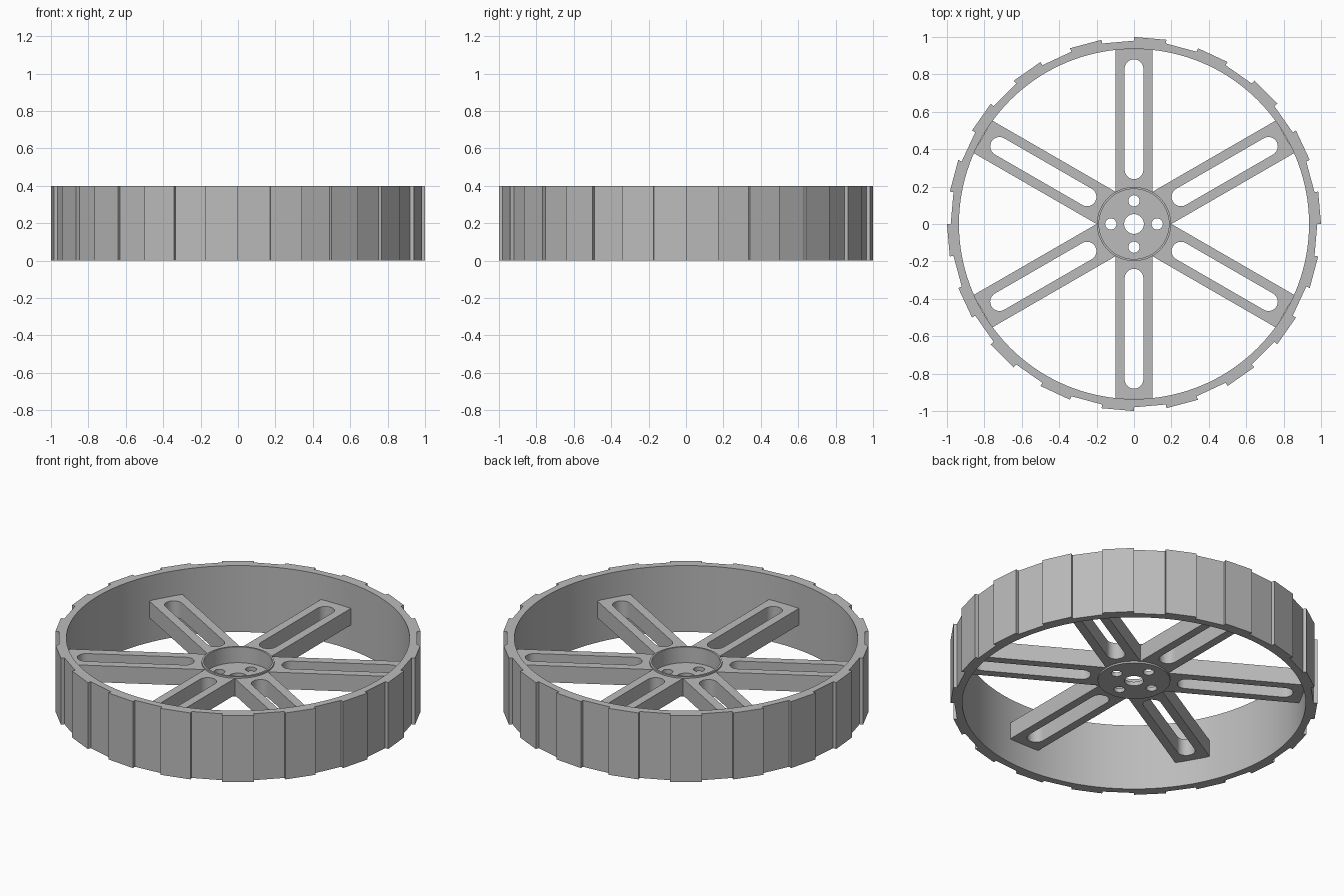
import bpy, bmesh
from math import sin, cos, pi, radians
from mathutils import Matrix

cube = bpy.data.objects.get("Cube")
if cube:
    bpy.data.objects.remove(cube, do_unlink=True)

# One plain grey for the whole wheel
grey = bpy.data.materials.new("plain_grey")
grey.use_nodes = True
grey.diffuse_color = (0.5, 0.5, 0.5, 1)
grey.node_tree.nodes["Principled BSDF"].inputs["Base Color"].default_value = (0.5, 0.5, 0.5, 1)


def arc(radius, start, end, steps, cx=0, cy=0):
    """Points along an arc, angles in degrees, both ends included."""
    angles = [radians(start + (end - start) * i / steps) for i in range(steps + 1)]
    return [(cx + radius * cos(a), cy + radius * sin(a)) for a in angles]


def circle(radius, steps, cx=0, cy=0):
    return arc(radius, 0, 360, steps, cx, cy)[:-1]


def plate(name, loops, z0, z1, smooth_angle=20, turn=0):
    """Extrude a flat outline (first loop) with holes (other loops)."""
    bm = bmesh.new()
    edges = []
    for loop in loops:
        verts = [bm.verts.new((x, y, z0)) for x, y in loop]
        edges += [bm.edges.new((v, verts[i - 1])) for i, v in enumerate(verts)]
    bmesh.ops.triangle_fill(bm, edges=edges, use_beauty=True, use_dissolve=False)
    extruded = bmesh.ops.extrude_face_region(bm, geom=bm.faces[:], use_keep_orig=True)
    top = [g for g in extruded["geom"] if isinstance(g, bmesh.types.BMVert)]
    bmesh.ops.translate(bm, verts=top, vec=(0, 0, z1 - z0))
    bmesh.ops.recalc_face_normals(bm, faces=bm.faces[:])
    bm.transform(Matrix.Rotation(radians(turn), 4, 'Z'))
    mesh = bpy.data.meshes.new(name)
    bm.to_mesh(mesh)
    bm.free()
    mesh.materials.append(grey)
    mesh.shade_smooth()
    mesh.set_sharp_from_angle(angle=radians(smooth_angle))
    obj = bpy.data.objects.new(name, mesh)
    bpy.context.collection.objects.link(obj)
    return obj


# Rim: alternating raised and lowered flat treads, round inside
treads = []
for i in range(36):
    treads += arc(0.98 if i % 2 else 1.0, i * 10, i * 10 + 10, 1)
plate("rim", [treads, circle(0.936, 144)], 0, 0.4, smooth_angle=5)

# Six slotted spokes, rounded at the hub end
slot = arc(0.05, 90, 270, 16, cx=0.29) + arc(0.05, -90, 90, 16, cx=0.83)
outline = arc(0.193, 31, -31, 12) + [(0.2, -0.1), (0.934, -0.1), (0.934, 0.1), (0.2, 0.1)]
for i in range(6):
    plate(f"spoke_{i + 1}", [outline, slot], 0.15, 0.25, turn=30 + 60 * i)

# Hub cup: thin wall and a floor with an axle hole and four bolt holes
plate("hub_wall", [circle(0.198, 64), circle(0.187, 64)], 0.165, 0.26)
bolt_holes = [circle(0.03, 32, 0.124 * cos(k * pi / 2), 0.124 * sin(k * pi / 2))
              for k in range(4)]
plate("hub_floor", [circle(0.198, 64), circle(0.053, 40)] + bolt_holes, 0.14, 0.165)
